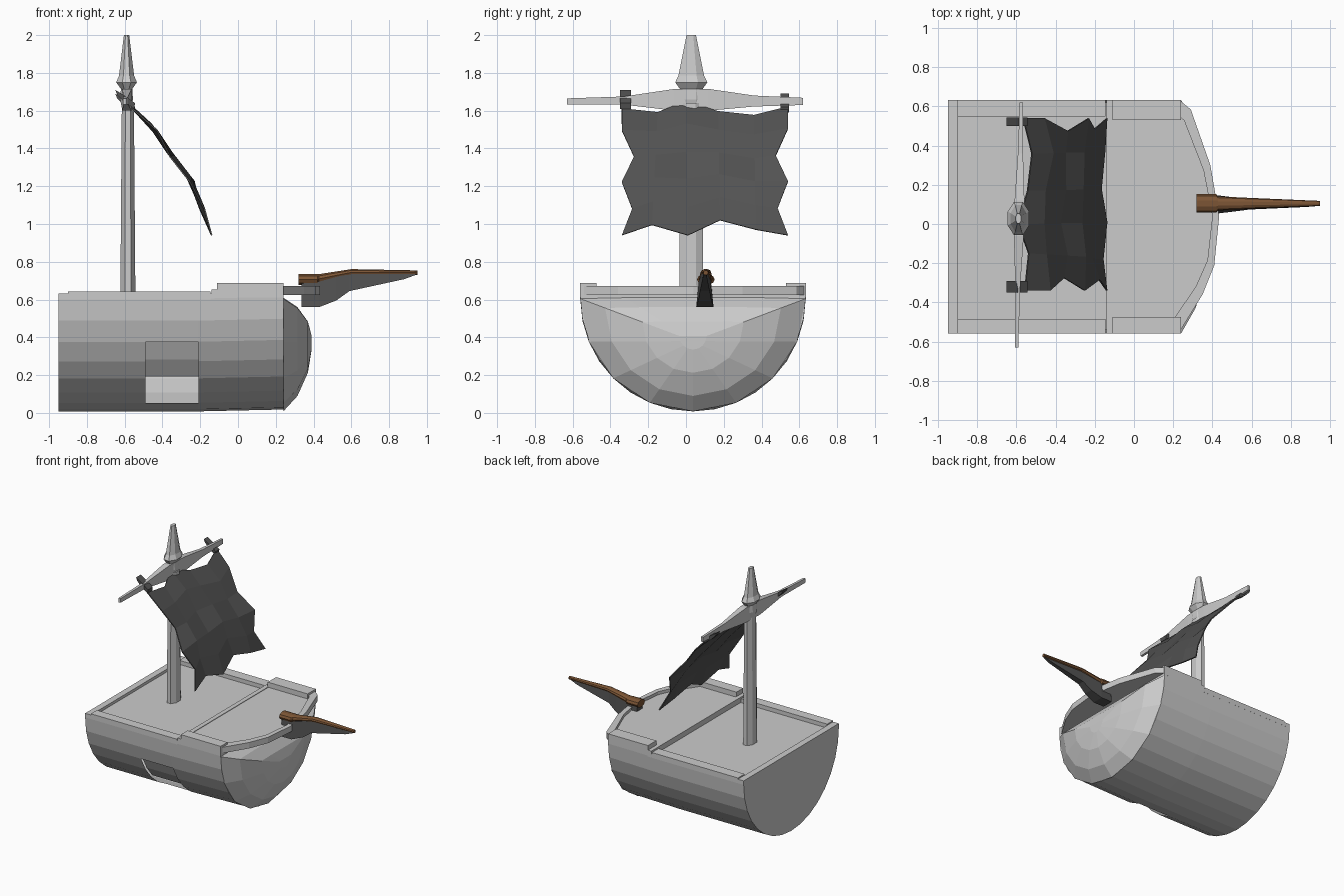
import bpy, bmesh
from math import sin, cos, pi
from mathutils import Vector

if "Cube" in bpy.data.objects:
    bpy.data.objects.remove(bpy.data.objects["Cube"])

CY, CZ, R = 0.037, 0.605, 0.597   # hull axis and radius


def mat(name, rgb):
    m = bpy.data.materials.new(name)
    m.diffuse_color = (*rgb, 1)
    m.use_nodes = True
    m.node_tree.nodes["Principled BSDF"].inputs["Base Color"].default_value = m.diffuse_color
    return m


DARK = mat("dark_cloth", (0.085, 0.085, 0.085))
BROWN = mat("brown_wood", (0.2, 0.09, 0.035))


def make(name, verts, faces, material=None, fix=True):
    me = bpy.data.meshes.new(name)
    me.from_pydata([tuple(v) for v in verts], [], faces)
    if fix:
        bm = bmesh.new()
        bm.from_mesh(me)
        bmesh.ops.remove_doubles(bm, verts=bm.verts, dist=1e-5)
        bmesh.ops.recalc_face_normals(bm, faces=bm.faces)
        bm.to_mesh(me)
        bm.free()
    ob = bpy.data.objects.new(name, me)
    bpy.context.collection.objects.link(ob)
    if material:
        me.materials.append(material)
    return ob


def loft(name, rings, material=None):
    """Bridge equal closed rings and cap both ends."""
    n = len(rings[0])
    faces = [(i * n + j, i * n + (j + 1) % n, (i + 1) * n + (j + 1) % n, (i + 1) * n + j)
             for i in range(len(rings) - 1) for j in range(n)]
    faces += [tuple(range(n)), tuple(range((len(rings) - 1) * n, len(rings) * n))]
    return make(name, [v for r in rings for v in r], faces, material)


def box(name, x0, x1, y0, y1, z0, z1, material=None):
    ring = [(x0, y0), (x1, y0), (x1, y1), (x0, y1)]
    return loft(name, [[(x, y, z) for x, y in ring] for z in (z0, z1)], material)


def arc(k, r=R):
    """Point k of 16 around the half-round hull section (0 = front edge)."""
    a = pi * k / 16
    return CY - r * cos(a), CZ - r * sin(a)


# hull: half-round shell with a hatch cut in the front side and a flat stern
xs = [-0.95, -0.49, -0.21, 0.24]
prof = [(CY - R, 0.63)] + [arc(k) for k in range(17)] + [(CY + R, 0.63)]
n = len(prof)
verts = [(x, y, z + 0.01 * (x > 0)) for x in xs for y, z in prof]
faces = [(i * n + j, i * n + j + 1, (i + 1) * n + j + 1, (i + 1) * n + j)
         for i in range(3) for j in range(n - 1) if not (i == 1 and 3 <= j < 7)]
faces += [tuple(range(n)), tuple(range(3 * n, 4 * n))]
make("hull", verts, faces)

# hatch: recessed cover over the upper half of the opening
cov = [arc(k, R - 0.015) for k in (2, 3, 4)] + [arc(k, R - 0.035) for k in (4, 3, 2)]
loft("hatch_cover", [[(x, y, z) for y, z in cov] for x in (-0.49, -0.21)])

# rounded bow bulging from the hull front
rim = [arc(k) for k in range(0, 17, 2)] + [(CY + R * f, 0.61) for f in (0.6, 0.2, -0.2, -0.6)]
rings = [[(x, CY + (y - CY) * s, 0.38 + (z - 0.38) * s) for y, z in rim]
         for x, s in ((0.24, 1), (0.315, 0.78), (0.37, 0.45), (0.39, 0.12))]
loft("bow", rings)

# decks
box("main_deck", -0.94, -0.12, -0.54, 0.62, 0.585, 0.61)
plan = [(0.23, 0.634), (0.29, 0.585), (0.39, 0.3), (0.435, 0.04),
        (0.41, -0.21), (0.35, -0.36), (0.23, -0.555)]
deck = [(-0.11, -0.555), (-0.11, 0.634)] + plan
loft("fore_deck", [[(x, y, z) for x, y in deck] for z in (0.625, 0.648)])

# rails
box("stern_rail", -0.95, -0.90, -0.56, 0.634, 0.60, 0.632)
for side, y0, y1, f0, f1 in (("front", -0.56, -0.485, -0.56, -0.475),
                             ("back", 0.55, 0.634, 0.53, 0.634)):
    box(side + "_main_rail", -0.90, -0.145, y0, y1, 0.60, 0.642)
    box(side + "_fore_rail", -0.11, 0.24, f0, f1, 0.61, 0.688)
box("deck_step", -0.14, -0.105, -0.558, 0.634, 0.60, 0.652)
bow_rail = []
for x, y in plan:
    k = 0.9
    ix, iy = x - 0.035, CY + (y - CY) * k
    bow_rail.append([(x, y, 0.645), (x, y, 0.672), (ix, iy, 0.672), (ix, iy, 0.645)])
loft("bow_rail", bow_rail)


# mast and finial: eight-sided stacked rings (z, half x, half y)
def spire(name, levels, x, y):
    loft(name, [[(x + a * cos((j + .5) * pi / 4) / cos(pi / 8),
                  y + b * sin((j + .5) * pi / 4) / cos(pi / 8), z) for j in range(8)]
                for z, a, b in levels])


spire("mast", [(0.6, 0.04, 0.064), (1.64, 0.032, 0.056)], -0.583, 0.028)
spire("mast_finial", [(1.60, 0.022, 0.05), (1.66, 0.034, 0.06), (1.715, 0.03, 0.06),
                      (1.75, 0.055, 0.085), (1.785, 0.04, 0.068),
                      (2.0, 0.014, 0.025)], -0.59, 0.028)

# yard: tapered cross beam (y, bottom, top, half depth)
yard = [(-0.63, 1.632, 1.665, 0.009), (-0.33, 1.632, 1.675, 0.012), (-0.06, 1.60, 1.715, 0.025),
        (0.12, 1.60, 1.715, 0.025), (0.36, 1.622, 1.68, 0.013), (0.62, 1.63, 1.668, 0.009)]
loft("yard", [[(-0.587 + 0.02 * y + sx * d, y, z) for sx, z in ((-1, b), (1, b), (1, t), (-1, t))]
              for y, b, t, d in yard])

# sail: 5 x 5 patch with ragged edges, slanting forward
top = [(-0.34, 1.61), (-0.15, 1.59), (0.0, 1.65), (0.17, 1.595), (0.36, 1.575), (0.54, 1.62)]
bottom = [(-0.34, 0.94), (-0.18, 0.995), (0.01, 0.94), (0.18, 1.02), (0.37, 0.97), (0.54, 0.94)]
inset = [0, 0, 0.065, 0, 0.055, 0]
slope = [(0.90, -0.125), (1.22, -0.24), (1.36, -0.35), (1.51, -0.45), (1.60, -0.55), (1.66, -0.60)]


def sail_x(z):
    for (z0, x0), (z1, x1) in zip(slope, slope[1:]):
        if z <= z1:
            return x0 + (x1 - x0) * (z - z0) / (z1 - z0)
    return slope[-1][1]


verts = []
for r, t in enumerate((0, 0.17, 0.38, 0.58, 0.79, 1)):
    for c in range(6):
        p = Vector(top[c]).lerp(Vector(bottom[c]), t)
        if 0 < r < 5 and c in (0, 5):
            p.x += inset[r] * (1 if c == 0 else -1)
        wave = 0.012 * (-1) ** (r // 2 + c) if 0 < r < 5 else 0
        verts.append((sail_x(p.y) + wave, p.x, p.y))
faces = [(r * 6 + c, r * 6 + c + 1, r * 6 + c + 7, r * 6 + c + 6)
         for r in range(5) for c in range(5)]
sail = make("sail", verts, faces, DARK)
mod = sail.modifiers.new("thickness", "SOLIDIFY")
mod.thickness = 0.008
mod.offset = 0

# sail ties looped over the yard
for name, y0, y1, z in (("front_tie", -0.35, -0.29, 1.655), ("back_tie", 0.50, 0.545, 1.635)):
    ring = [(-0.65, 0.055), (-0.64, 0.03), (-0.60, -0.01), (-0.55, -0.045),
            (-0.545, -0.015), (-0.60, 0.025)]
    loft(name, [[(x, y, z + dz) for x, dz in ring] for y in (y0, y1)], DARK)

# bowsprit: tapering brown spar (x, z, half y, half z)
spar = [(0.32, 0.706, 0.047, 0.03), (0.42, 0.706, 0.047, 0.03), (0.43, 0.71, 0.036, 0.026),
        (0.60, 0.744, 0.028, 0.018), (0.95, 0.742, 0.013, 0.013)]
loft("bowsprit", [[(x, 0.105 + b * cos(j * pi / 5), z + h * sin(j * pi / 5)) for j in range(10)]
                  for x, z, b, h in spar], BROWN)

# dark bracket under the bowsprit (x, bottom, top, half y)
brace = [(0.335, 0.56, 0.685, 0.046), (0.43, 0.56, 0.695, 0.046), (0.52, 0.595, 0.72, 0.035),
         (0.59, 0.645, 0.735, 0.026), (0.88, 0.708, 0.735, 0.013), (0.94, 0.73, 0.738, 0.008)]
loft("bowsprit_bracket", [[(x, 0.10 + s * b, z) for s, z in ((-1, lo), (1, lo), (0.7, hi), (-0.7, hi))]
                          for x, lo, hi, b in brace], DARK)
